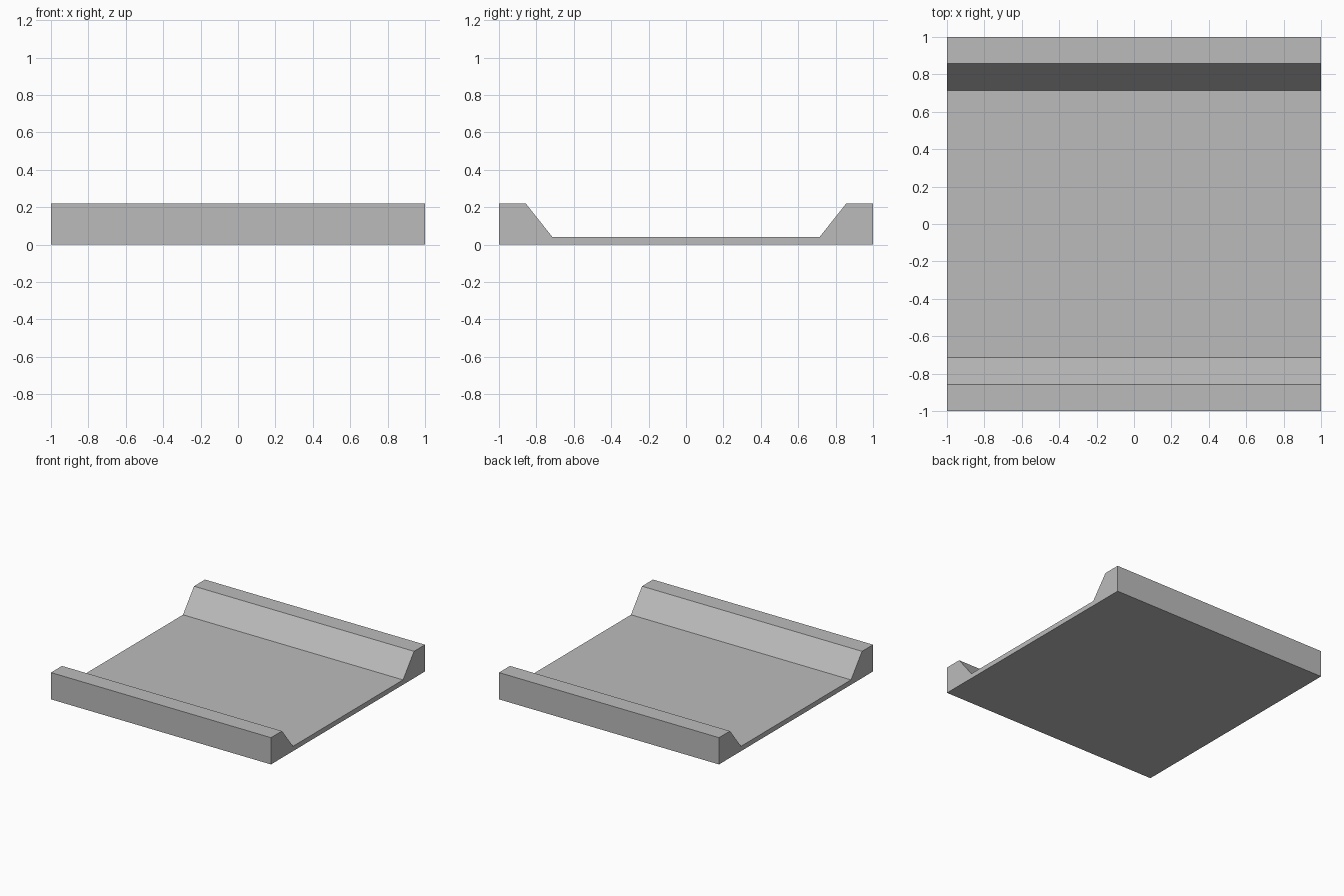
import bpy
import bmesh

cube = bpy.data.objects.get("Cube")
if cube:
    bpy.data.objects.remove(cube, do_unlink=True)

# Single plain grey
grey = bpy.data.materials.new("light_grey")
grey.use_nodes = True
colour = (0.5, 0.5, 0.5, 1)
grey.diffuse_color = colour
grey.node_tree.nodes["Principled BSDF"].inputs["Base Color"].default_value = colour

# Channel cross-section (y, z): thin floor between two sloped kerbs
half = [(1, 0), (1, 0.22), (0.857, 0.22), (0.714, 0.04)]
profile = half + [(-y, z) for y, z in reversed(half)]

# Extrude the section across the full width
bm = bmesh.new()
section = bm.faces.new([bm.verts.new((-1, y, z)) for y, z in profile])
extruded = bmesh.ops.extrude_face_region(bm, geom=[section], use_keep_orig=True)
verts = [v for v in extruded["geom"] if isinstance(v, bmesh.types.BMVert)]
bmesh.ops.translate(bm, verts=verts, vec=(2, 0, 0))
bmesh.ops.recalc_face_normals(bm, faces=bm.faces)

mesh = bpy.data.meshes.new("channel_tile")
bm.to_mesh(mesh)
bm.free()
mesh.materials.append(grey)
tile = bpy.data.objects.new("channel_tile", mesh)
bpy.context.collection.objects.link(tile)
